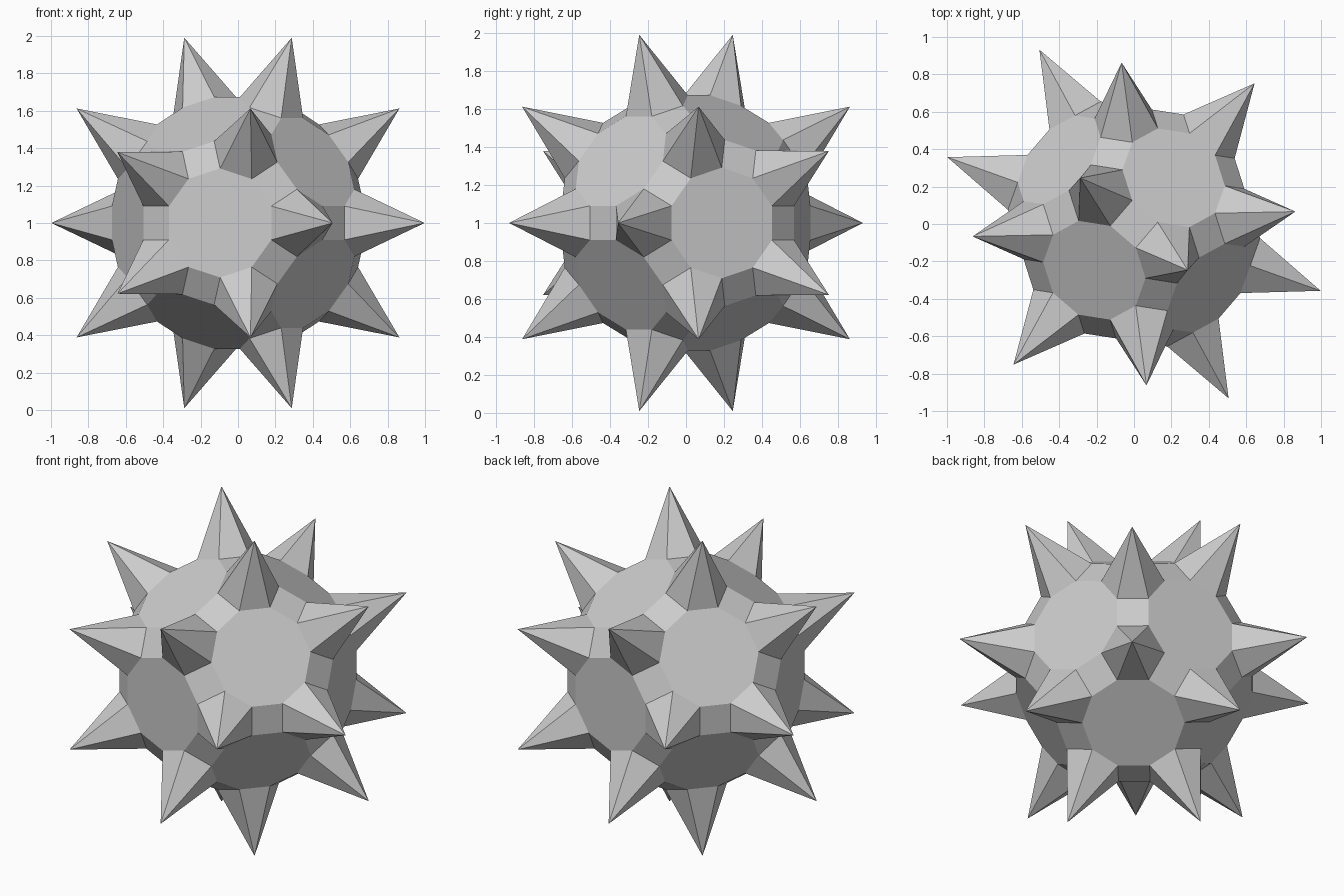
import bpy, bmesh, math
from itertools import product
from mathutils import Vector, Matrix

cube = bpy.data.objects.get("Cube")
if cube:
    bpy.data.objects.remove(cube, do_unlink=True)

PHI = (1 + math.sqrt(5)) / 2
EDGE = 0.18                     # side length of every body face
TIP = 1.06                      # distance of spike tips from the centre
TURN = math.radians(49.4)       # turn of the whole solid about z
CENTRE = Vector((0, 0, 1))

grey = bpy.data.materials.new("grey")
grey.use_nodes = True
grey.diffuse_color = (0.6, 0.6, 0.6, 1)
grey.node_tree.nodes["Principled BSDF"].inputs["Base Color"].default_value = (0.6, 0.6, 0.6, 1)

# Body: decagons, hexagons and squares, as the hull of the cyclic
# permutations and sign changes of five corner points
seeds = [
    (1 / PHI, 1 / PHI, 3 + PHI),
    (2 / PHI, PHI, 1 + 2 * PHI),
    (1 / PHI, PHI ** 2, 3 * PHI - 1),
    (2 * PHI - 1, 2, 2 + PHI),
    (PHI, 3, 2 * PHI),
]
scale = EDGE / (2 * PHI - 2)
bm = bmesh.new()
for seed in seeds:
    for shift in range(3):
        point = seed[shift:] + seed[:shift]
        for signs in product((-1, 1), repeat=3):
            bm.verts.new([p * s * scale for p, s in zip(point, signs)])
bmesh.ops.convex_hull(bm, input=bm.verts[:])
bmesh.ops.dissolve_limit(bm, angle_limit=math.radians(2),
                         verts=bm.verts[:], edges=bm.edges[:])

# Spikes: a six-sided pyramid raised on every hexagon
hexagons = [f for f in bm.faces if len(f.verts) == 6]
tips = bmesh.ops.poke(bm, faces=hexagons)["verts"]
for tip in tips:
    tip.co = tip.co.normalized() * TIP

# Turn into place and raise above the ground
bmesh.ops.transform(bm, verts=bm.verts[:],
                    matrix=Matrix.Translation(CENTRE) @ Matrix.Rotation(TURN, 4, "Z"))
bmesh.ops.recalc_face_normals(bm, faces=bm.faces[:])

mesh = bpy.data.meshes.new("spiked_ball")
bm.to_mesh(mesh)
bm.free()
mesh.materials.append(grey)
bpy.context.collection.objects.link(bpy.data.objects.new("spiked_ball", mesh))
